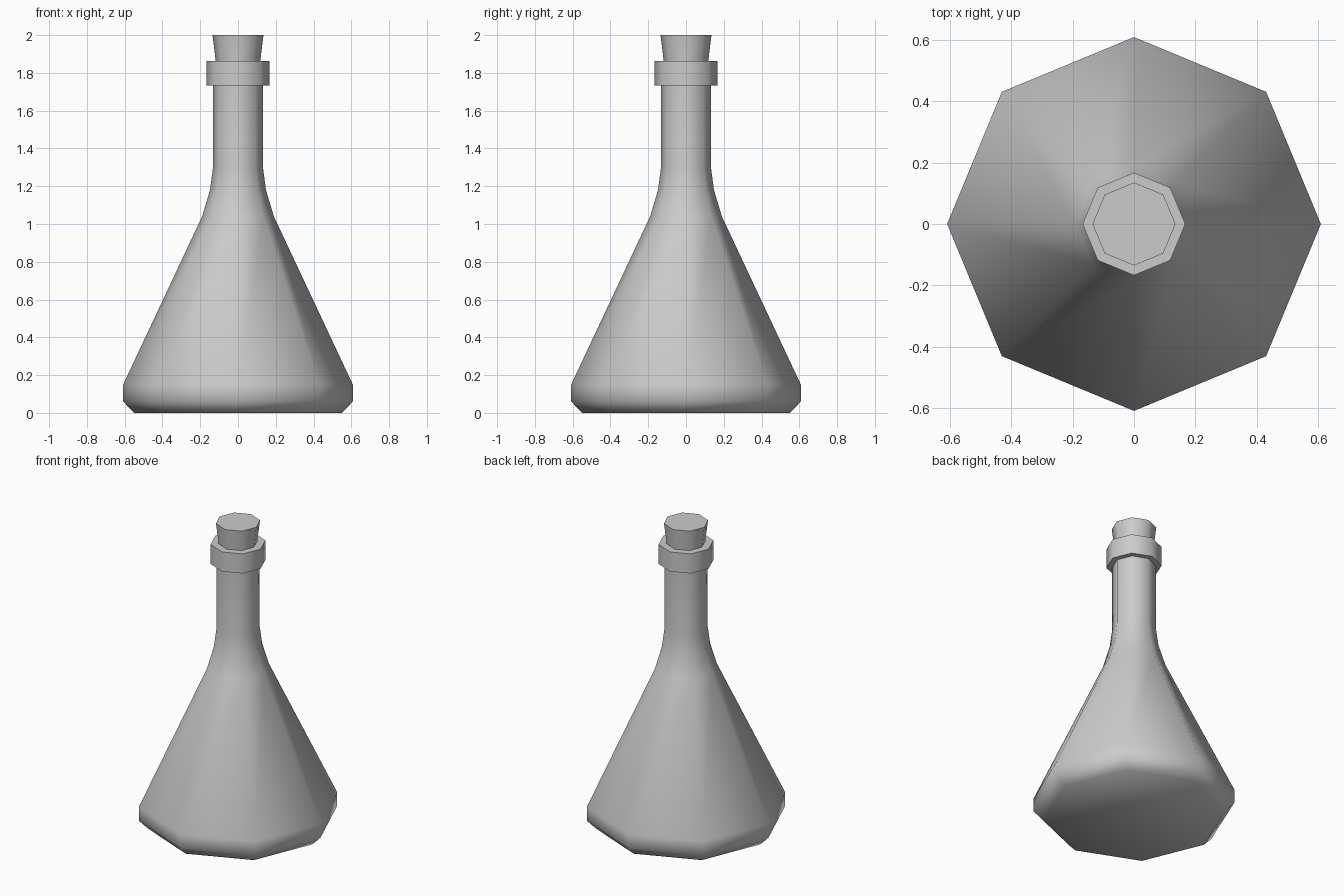
import bpy
import bmesh
import math

cube = bpy.data.objects.get("Cube")
if cube:
    bpy.data.objects.remove(cube, do_unlink=True)

SIDES = 8

grey = bpy.data.materials.new("light grey")
grey.use_nodes = True
colour = (0.6, 0.6, 0.6, 1)
grey.diffuse_color = colour
grey.node_tree.nodes["Principled BSDF"].inputs["Base Color"].default_value = colour


def lathe(name, profile, smooth_angle):
    """Turn a (radius, height) profile into a closed eight-sided solid."""
    bm = bmesh.new()
    rings = []
    for radius, z in profile:
        angles = [math.tau * i / SIDES for i in range(SIDES)]
        rings.append([bm.verts.new((radius * math.cos(a), radius * math.sin(a), z))
                      for a in angles])
    for low, high in zip(rings, rings[1:]):
        for i in range(SIDES):
            j = (i + 1) % SIDES
            bm.faces.new((low[i], low[j], high[j], high[i]))
    bm.faces.new(rings[0][::-1])
    bm.faces.new(rings[-1])
    mesh = bpy.data.meshes.new(name)
    bm.to_mesh(mesh)
    bm.free()
    mesh.materials.append(grey)
    obj = bpy.data.objects.new(name, mesh)
    bpy.context.collection.objects.link(obj)
    bpy.ops.object.select_all(action="DESELECT")
    obj.select_set(True)
    bpy.context.view_layer.objects.active = obj
    bpy.ops.object.shade_smooth_by_angle(angle=math.radians(smooth_angle))
    return obj


# Conical body with chamfered base and straight neck
lathe("flask_body", [(0.55, 0), (0.608, 0.06), (0.608, 0.15), (0.19, 1.04),
                     (0.148, 1.18), (0.132, 1.3), (0.132, 1.75)], 60)
# Lip ring around the mouth
lathe("neck_collar", [(0.167, 1.733), (0.167, 1.863)], 50)
# Tapered stopper
lathe("stopper", [(0.112, 1.78), (0.118, 1.863), (0.135, 2)], 50)
